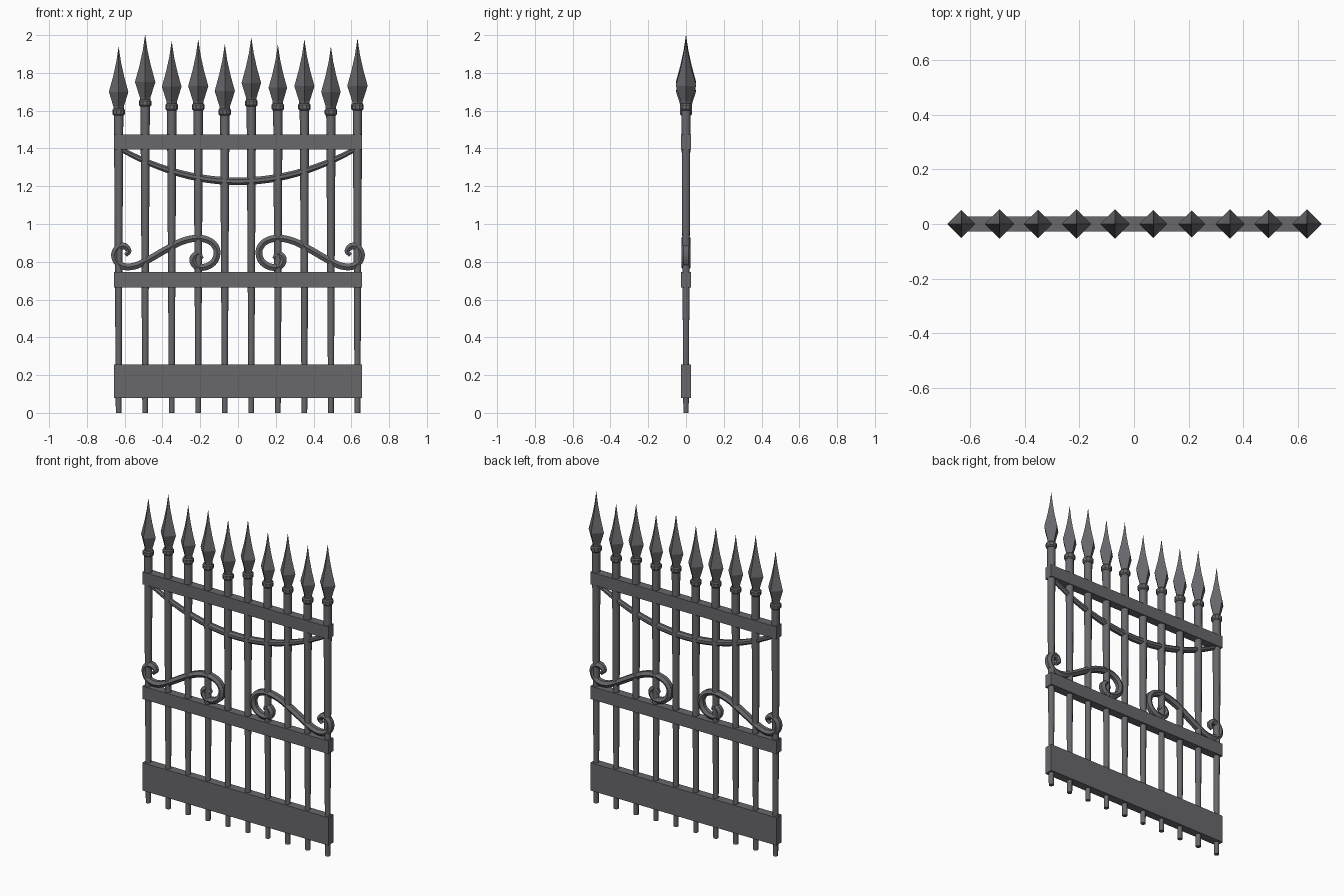
import bpy, bmesh, math
from mathutils import Vector

if "Cube" in bpy.data.objects:
    bpy.data.objects.remove(bpy.data.objects["Cube"])

iron = bpy.data.materials.new("dark_iron_grey")
iron.diffuse_color = (0.14, 0.135, 0.148, 1)
iron.use_nodes = True
iron.node_tree.nodes["Principled BSDF"].inputs["Base Color"].default_value = iron.diffuse_color


def finish(bm, name, smooth=False):
    bmesh.ops.recalc_face_normals(bm, faces=bm.faces)
    me = bpy.data.meshes.new(name)
    bm.to_mesh(me)
    bm.free()
    me.materials.append(iron)
    ob = bpy.data.objects.new(name, me)
    bpy.context.collection.objects.link(ob)
    if smooth:
        me.shade_smooth()
        bpy.ops.object.select_all(action='DESELECT')
        ob.select_set(True)
        bpy.context.view_layer.objects.active = ob
        bpy.ops.object.shade_smooth_by_angle(angle=math.radians(40))
    return ob


def skin(bm, rings):
    """Bridge successive rings of points and cap both ends."""
    vs = [[bm.verts.new(p) for p in r] for r in rings]
    n = len(vs[0])
    for a, b in zip(vs, vs[1:]):
        for i in range(n):
            j = (i + 1) % n
            bm.faces.new((a[i], a[j], b[j], b[i]))
    bm.faces.new(vs[0][::-1])
    bm.faces.new(vs[-1])


def lathe(name, x, profile, sides, smooth=False):
    bm = bmesh.new()
    skin(bm, [[(x + r * math.cos(2 * math.pi * i / sides), r * math.sin(2 * math.pi * i / sides), z)
               for i in range(sides)] for r, z in profile])
    return finish(bm, name, smooth)


def sweep(name, pts, radius, ry, sides, smooth=False):
    """Tube along a path in the xz plane; radius(t) in plane, ry scales it in y."""
    bm = bmesh.new()
    rings, n = [], len(pts)
    for k, p in enumerate(pts):
        t = (pts[min(k + 1, n - 1)] - pts[max(k - 1, 0)]).normalized()
        nor, r = Vector((-t.y, t.x)), radius(k / (n - 1))
        ring = []
        for i in range(sides):
            a = 2 * math.pi * (i + 0.5) / sides
            q = p + nor * r * math.cos(a)
            ring.append((q.x, r * ry * math.sin(a), q.y))
        rings.append(ring)
    skin(bm, rings)
    return finish(bm, name, smooth)


def catmull(ctrl, steps):
    c = [Vector(p) for p in ctrl]
    c = [2 * c[0] - c[1]] + c + [2 * c[-1] - c[-2]]
    out = []
    for i in range(1, len(c) - 2):
        a, b, d, e = c[i - 1:i + 3]
        for s in range(steps):
            t = s / steps
            out.append(0.5 * (2 * b + (d - a) * t + (2 * a - 5 * b + 4 * d - e) * t * t
                              + (3 * b - a - 3 * d + e) * t ** 3))
    return out + [c[-2]]


# Tapered bars, collars and four-sided spearheads
tips = [1.937, 2.0, 1.966, 1.975, 1.95, 1.985, 1.947, 1.975, 1.937, 1.98]
collars = [1.593, 1.64, 1.62, 1.62, 1.593, 1.64, 1.62, 1.62, 1.593, 1.62]
for i, (tip, zc) in enumerate(zip(tips, collars)):
    x = -0.632 + i * 0.1405
    lathe(f"bar_{i}", x, [(0.015, 0), (0.025, zc)], 10, True)
    lathe(f"collar_{i}", x, [(0.027, zc - 0.018), (0.033, zc - 0.011),
                             (0.033, zc + 0.011), (0.027, zc + 0.018)], 10)
    h = tip - zc
    w, zw = 0.15 * h, zc + 0.31 * h
    lathe(f"spearhead_{i}", x, [(0.026, zc), (0.028, zc + 0.03), (w, zw),
                                (0.56 * w, zw + 0.24 * h), (0.24 * w, zw + 0.46 * h),
                                (0.0005, tip)], 4)

# Horizontal rails
for name, z0, z1 in (("bottom_rail", 0.08, 0.257), ("middle_rail", 0.663, 0.745),
                     ("top_rail", 1.395, 1.473)):
    bm = bmesh.new()
    bmesh.ops.create_cube(bm, size=1)
    for v in bm.verts:
        v.co = (v.co.x * 1.312, v.co.y * 0.054, (z0 + z1) / 2 + v.co.z * (z1 - z0))
    finish(bm, name)

# Hanging swag under the top rail
swag = [Vector((x, 1.226 + 0.17 * (x / 0.62) ** 2)) for x in (-0.62 + 1.24 * k / 24 for k in range(25))]
sweep("swag", swag, lambda t: 0.014 + 0.008 * math.sin(math.pi * t), 1, 8, True)

# Mirrored S-scrolls above the middle rail
scroll = [(-0.19, 0.815), (-0.212, 0.842), (-0.24, 0.815), (-0.222, 0.777), (-0.17, 0.773),
          (-0.123, 0.806), (-0.112, 0.862), (-0.145, 0.907), (-0.212, 0.925), (-0.296, 0.908),
          (-0.386, 0.862), (-0.476, 0.81), (-0.545, 0.778), (-0.603, 0.775), (-0.642, 0.8),
          (-0.653, 0.842), (-0.633, 0.877), (-0.598, 0.881), (-0.578, 0.856), (-0.596, 0.834)]


def scroll_radius(t):
    return 0.021 * min(1, 0.55 + 6 * t, 0.55 + 4 * (1 - t))


for side, s in (("left", 1), ("right", -1)):
    sweep(f"scroll_{side}", catmull([(s * x, z) for x, z in scroll], 4), scroll_radius, 1.15, 6)
